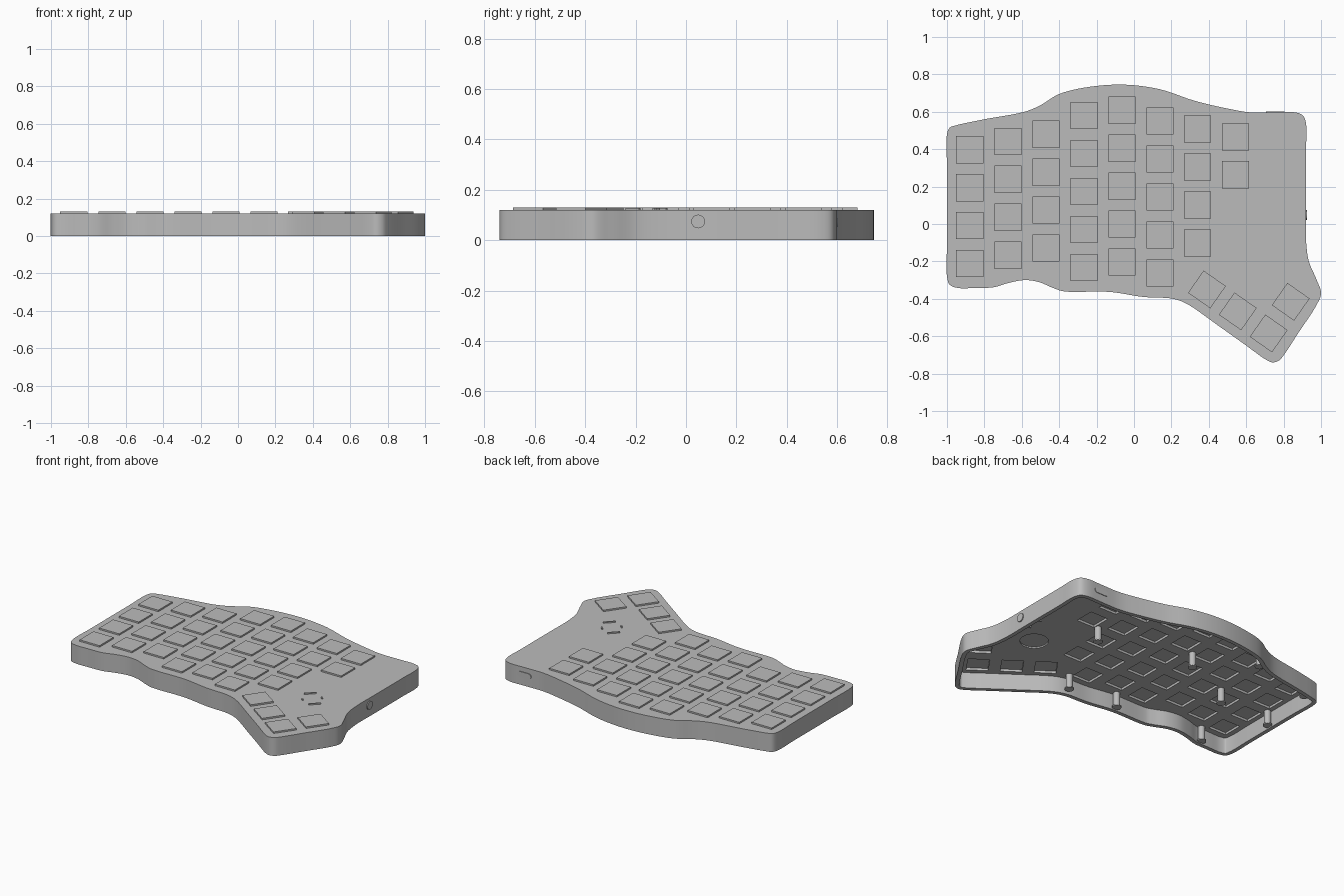
import bpy, bmesh, math
from mathutils import Vector, Matrix

if "Cube" in bpy.data.objects:
    bpy.data.objects.remove(bpy.data.objects["Cube"])

H, TOP, CEIL, WALL = 0.12, 0.13, 0.105, 0.026
grey = bpy.data.materials.new("case_grey")
grey.diffuse_color = (0.5, 0.5, 0.5, 1)
grey.use_nodes = True
grey.node_tree.nodes["Principled BSDF"].inputs["Base Color"].default_value = grey.diffuse_color

# Case outline, counter-clockwise from the back left corner
OUTLINE = [(-1, .48), (-1, .3), (-1, -.1), (-1, -.28), (-.985, -.325), (-.94, -.342), (-.85, -.342),
           (-.75, -.338), (-.67, -.315), (-.585, -.3), (-.51, -.31), (-.43, -.343), (-.375, -.36),
           (-.13, -.363), (.05, -.39), (.19, -.397), (.245, -.41), (.3, -.437), (.45, -.543),
           (.6, -.65), (.705, -.725), (.74, -.74), (.775, -.73), (.805, -.695), (.88, -.58),
           (.975, -.435), (1, -.37), (.975, -.295), (.935, -.2), (.92, -.09), (.92, .1), (.92, .4),
           (.92, .535), (.903, .58), (.86, .597), (.75, .597), (.62, .597), (.51, .615), (.32, .66),
           (.14, .72), (-.05, .745), (-.24, .733), (-.4, .695), (-.5, .635), (-.585, .6), (-.8, .56),
           (-.95, .528), (-.985, .515)]


def smooth_loop(pts, steps=6):
    """Closed centripetal curve through the points."""
    p = [Vector(q) for q in pts]
    out, n = [], len(p)
    for i in range(n):
        a, b, c, d = (p[(i + k) % n] for k in (-1, 0, 1, 2))
        t1 = (b - a).length ** .5
        t2 = t1 + (c - b).length ** .5
        t3 = t2 + (d - c).length ** .5
        for s in range(steps):
            t = t1 + (t2 - t1) * s / steps
            A1 = a * ((t1 - t) / t1) + b * (t / t1)
            A2 = b * ((t2 - t) / (t2 - t1)) + c * ((t - t1) / (t2 - t1))
            A3 = c * ((t3 - t) / (t3 - t2)) + d * ((t - t2) / (t3 - t2))
            B1 = A1 * ((t2 - t) / t2) + A2 * (t / t2)
            B2 = A2 * ((t3 - t) / (t3 - t1)) + A3 * ((t - t1) / (t3 - t1))
            out.append(B1 * ((t2 - t) / (t2 - t1)) + B2 * ((t - t1) / (t2 - t1)))
    return out


def offset(loop, d):
    n, out = len(loop), []
    for i, p in enumerate(loop):
        t = (loop[(i + 1) % n] - loop[i - 1]).normalized()
        out.append(p + Vector((-t.y, t.x)) * d)
    return out


def finish(bm, name, smooth=False):
    bmesh.ops.recalc_face_normals(bm, faces=bm.faces)
    me = bpy.data.meshes.new(name)
    bm.to_mesh(me)
    bm.free()
    me.materials.append(grey)
    ob = bpy.data.objects.new(name, me)
    bpy.context.collection.objects.link(ob)
    if smooth:
        shade(ob)
    return ob


def shade(ob):
    bpy.ops.object.select_all(action='DESELECT')
    ob.select_set(True)
    bpy.context.view_layer.objects.active = ob
    bpy.ops.object.shade_smooth_by_angle(angle=math.radians(30))


def add_box(bm, x, y, sx, sy, z0, z1, deg=0):
    m = (Matrix.Translation((x, y, (z0 + z1) / 2)) @ Matrix.Rotation(math.radians(deg), 4, 'Z')
         @ Matrix.Diagonal((sx, sy, z1 - z0, 1)))
    bmesh.ops.create_cube(bm, size=1, matrix=m)


def add_cyl(bm, loc, r, depth, rot=None, seg=32):
    m = Matrix.Translation(loc) @ (rot or Matrix.Identity(4))
    bmesh.ops.create_cone(bm, cap_ends=True, segments=seg, radius1=r, radius2=r, depth=depth, matrix=m)


# Hollow case, open underneath
outer = smooth_loop(OUTLINE)
inner = offset(outer, WALL)
bm = bmesh.new()
rings = [[bm.verts.new((p.x, p.y, z)) for p in loop]
         for loop, z in ((outer, H), (outer, 0), (inner, 0), (inner, CEIL))]
n = len(outer)
for r0, r1 in zip(rings, rings[1:]):
    for i in range(n):
        bm.faces.new((r0[i], r0[(i + 1) % n], r1[(i + 1) % n], r1[i]))
bm.faces.new(rings[0])
bm.faces.new(rings[-1])
case = finish(bm, "case_shell")

# Key positions: columns (x, top y, count) and the turned thumb group
PITCH = 0.203
COLUMNS = [(-.878, .397, 4), (-.674, .442, 4), (-.471, .48, 4), (-.267, .58, 5),
           (-.064, .608, 5), (.139, .55, 5), (.34, .507, 4), (.543, .466, 2)]
keys = [(x, y - PITCH * i, 0) for x, y, c in COLUMNS for i in range(c)]
keys += [(x, y, -35) for x, y in ((.39, -.35), (.555, -.467), (.72, -.585), (.838, -.416))]

# Pockets under the keys and the round recess in the ceiling
bm = bmesh.new()
for x, y, a in keys:
    add_box(bm, x, y, .13, .13, .09, .14, a)
add_cyl(bm, (.645, -.155, .1), .085, .028)
cutter = finish(bm, "pocket_cutter")
cutter.hide_render = True
mod = case.modifiers.new("pockets", 'BOOLEAN')
mod.operation, mod.solver, mod.object = 'DIFFERENCE', 'EXACT', cutter
bpy.context.view_layer.objects.active = case
bpy.ops.object.modifier_apply(modifier=mod.name)
bpy.data.objects.remove(cutter)
shade(case)

# Raised key plates
bm = bmesh.new()
for x, y, a in keys:
    add_box(bm, x, y, .145, .145, H, TOP, a)
finish(bm, "key_plates")

# Small bars around the round recess
bm = bmesh.new()
for x, y, length, a in ((.597, -.103, .075, 45), (.703, -.21, .075, 45),
                        (.69, -.115, .022, -45), (.608, -.2, .022, -45)):
    add_box(bm, x, y, length, .009, H - .002, H + .008, a)
finish(bm, "vent_bars")

# Mounting posts with wider ends
bm = bmesh.new()
for x, y in ((.455, .21), (-.17, .338), (-.575, .12), (.225, -.33), (-.13, -.315),
             (-.776, -.3), (-.955, .097), (-.47, .6), (-.9, .5)):
    add_cyl(bm, (x, y, .061), .021, .094)
    add_cyl(bm, (x, y, .012), .028, .008)
finish(bm, "mounting_posts", True)

# Round jack on the right and oblong port on the back
bm = bmesh.new()
add_cyl(bm, (.91, .048, .074), .027, .032, Matrix.Rotation(math.pi / 2, 4, 'Y'))
finish(bm, "side_jack", True)
bm = bmesh.new()
loop = []
for k in range(24):
    a = 2 * math.pi * (k + .5) / 24
    loop.append((.755 + math.copysign(.032, math.cos(a)) + .018 * math.cos(a), .07 + .018 * math.sin(a)))
f = bm.faces.new([bm.verts.new((x, .585, z)) for x, z in loop])
ext = bmesh.ops.extrude_face_region(bm, geom=[f])
bmesh.ops.translate(bm, vec=(0, .016, 0), verts=[v for v in ext["geom"] if isinstance(v, bmesh.types.BMVert)])
finish(bm, "back_port", True)

# Holder ribs behind the jack
bm = bmesh.new()
for y in (.0, .096):
    add_box(bm, .85, y, .1, .012, .07, CEIL + .002)
finish(bm, "jack_ribs")
